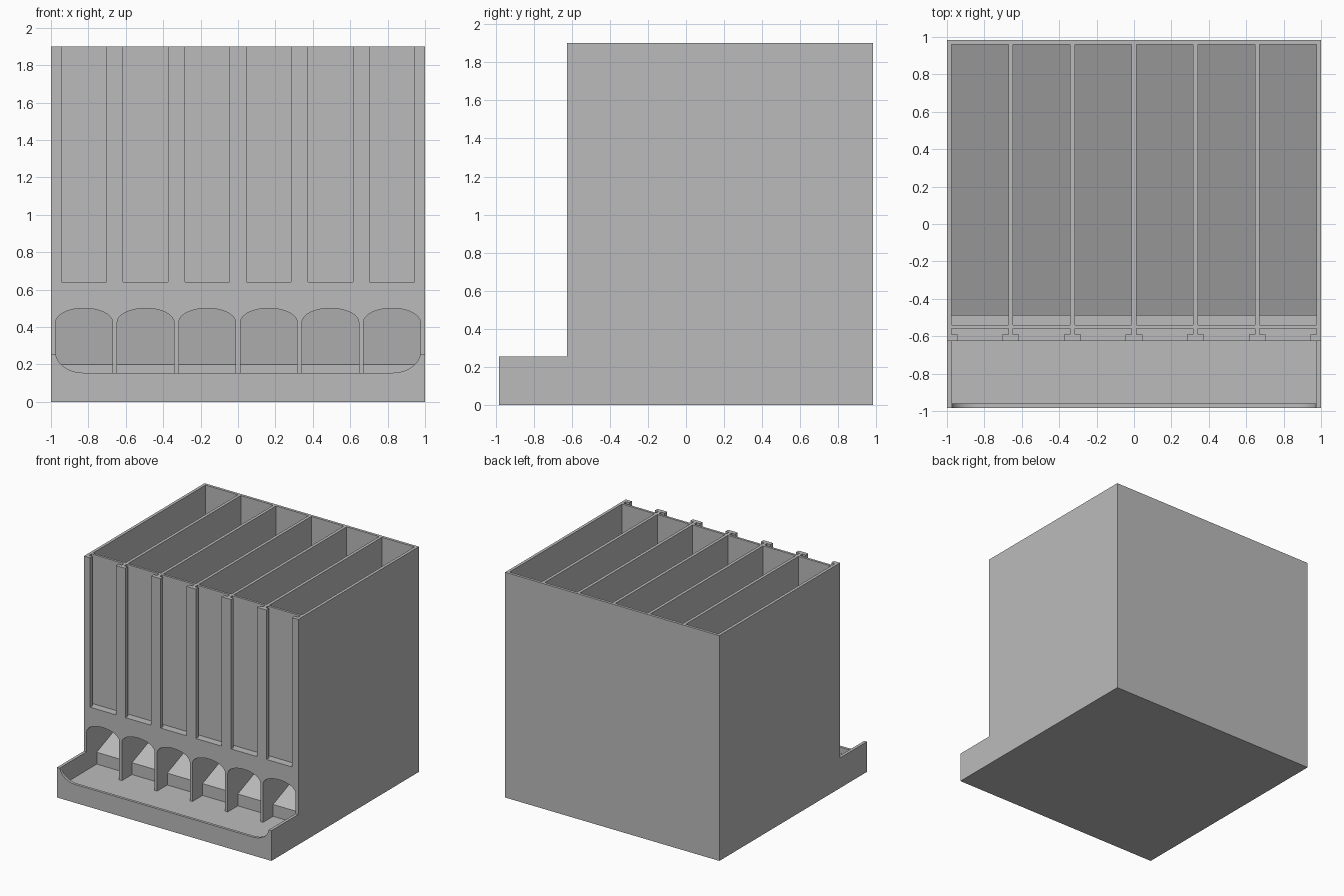
import bpy, bmesh, math
from mathutils import Vector

cube = bpy.data.objects.get("Cube")
if cube:
    bpy.data.objects.remove(cube, do_unlink=True)

# Main dimensions
WALL, BAYS = 0.025, 6
BAY_W = (2 - WALL * (BAYS + 1)) / BAYS
CENTRES = [-1 + WALL + BAY_W / 2 + i * (BAY_W + WALL) for i in range(BAYS)]
FRONT, BACK, TRAY, TOP = -0.625, 0.983, -0.983, 1.9
FLOOR, STEP = 0.1, 0.2

grey = bpy.data.materials.new("plain grey")
grey.use_nodes = True
grey.diffuse_color = (0.5, 0.5, 0.5, 1)
grey.node_tree.nodes["Principled BSDF"].inputs["Base Color"].default_value = grey.diffuse_color


def prism(bm, profile, axis, start, end):
    """Extrude a closed 2D profile along one axis, from start to end."""
    def point(a, b, t):
        return Vector({"x": (t, a, b), "y": (a, t, b), "z": (a, b, t)}[axis])
    face = bm.faces.new([bm.verts.new(point(a, b, start)) for a, b in profile])
    out = bmesh.ops.extrude_face_region(bm, geom=[face])
    shift = point(0, 0, end - start)
    bmesh.ops.translate(bm, vec=shift,
                        verts=[g for g in out["geom"] if isinstance(g, bmesh.types.BMVert)])


def make(name, prisms):
    bm = bmesh.new()
    for args in prisms:
        prism(bm, *args)
    bmesh.ops.recalc_face_normals(bm, faces=bm.faces[:])
    mesh = bpy.data.meshes.new(name)
    bm.to_mesh(mesh)
    bm.free()
    mesh.materials.append(grey)
    obj = bpy.data.objects.new(name, mesh)
    bpy.context.collection.objects.link(obj)
    return obj


def arc(cx, cz, rx, rz, a0, a1, n=16):
    angles = [math.radians(a0 + (a1 - a0) * i / n) for i in range(n + 1)]
    return [(cx + rx * math.cos(a), cz + rz * math.sin(a)) for a in angles]


# Solid cabinet with a low tray in front
body = make("dispenser_body", [([(TRAY, 0), (BACK, 0), (BACK, TOP), (FRONT, TOP),
                                 (FRONT, 0.255), (TRAY, 0.255)], "x", -1, 1)])

# Storage bays with sloping floors
bay_profile = [(-0.54, FLOOR), (-0.49, FLOOR), (-0.49, STEP), (0.96, 0.78), (0.96, 2), (-0.54, 2)]
bays = make("bay_cutter", [(bay_profile, "x", c - BAY_W / 2, c + BAY_W / 2) for c in CENTRES])


# T-shaped label slots down the front
def slot(c):
    half = [(0.12, -0.7), (0.12, -0.592), (BAY_W / 2, -0.592), (BAY_W / 2, -0.56)]
    return [(c + x, y) for x, y in half] + [(c - x, y) for x, y in reversed(half)]


slots = make("label_slot_cutter", [(slot(c), "z", 0.64, 2) for c in CENTRES])

# Arched outlets
arches = make("arch_cutter", [
    ([(c - BAY_W / 2, FLOOR), (c + BAY_W / 2, FLOOR)]
     + arc(c, 0.425, BAY_W / 2, 0.075, 0, 180), "y", -0.7, -0.51) for c in CENTRES])

# Tray hollow and the scooped front lip
INNER = 1 - WALL
tray = make("tray_cutter", [([(-INNER, -0.96), (INNER, -0.96), (INNER, FRONT), (-INNER, FRONT)],
                             "z", FLOOR, 0.4)])
scoop = ([(-INNER, 0.4)] + arc(0.15 - INNER, 0.265, 0.15, 0.11, 180, 270)
         + arc(INNER - 0.15, 0.265, 0.15, 0.11, 270, 360) + [(INNER, 0.4)])
lip = make("lip_cutter", [(scoop, "y", -1.1, -0.9)])

for cutter in (bays, slots, arches, tray, lip):
    mod = body.modifiers.new(cutter.name, "BOOLEAN")
    mod.operation, mod.solver, mod.object = "DIFFERENCE", "EXACT", cutter
    bpy.context.view_layer.objects.active = body
    bpy.ops.object.modifier_apply(modifier=mod.name)
    bpy.data.objects.remove(cutter, do_unlink=True)

# Soft curves, crisp edges
bpy.ops.object.select_all(action="DESELECT")
body.select_set(True)
bpy.ops.object.shade_smooth_by_angle(angle=math.radians(30))
